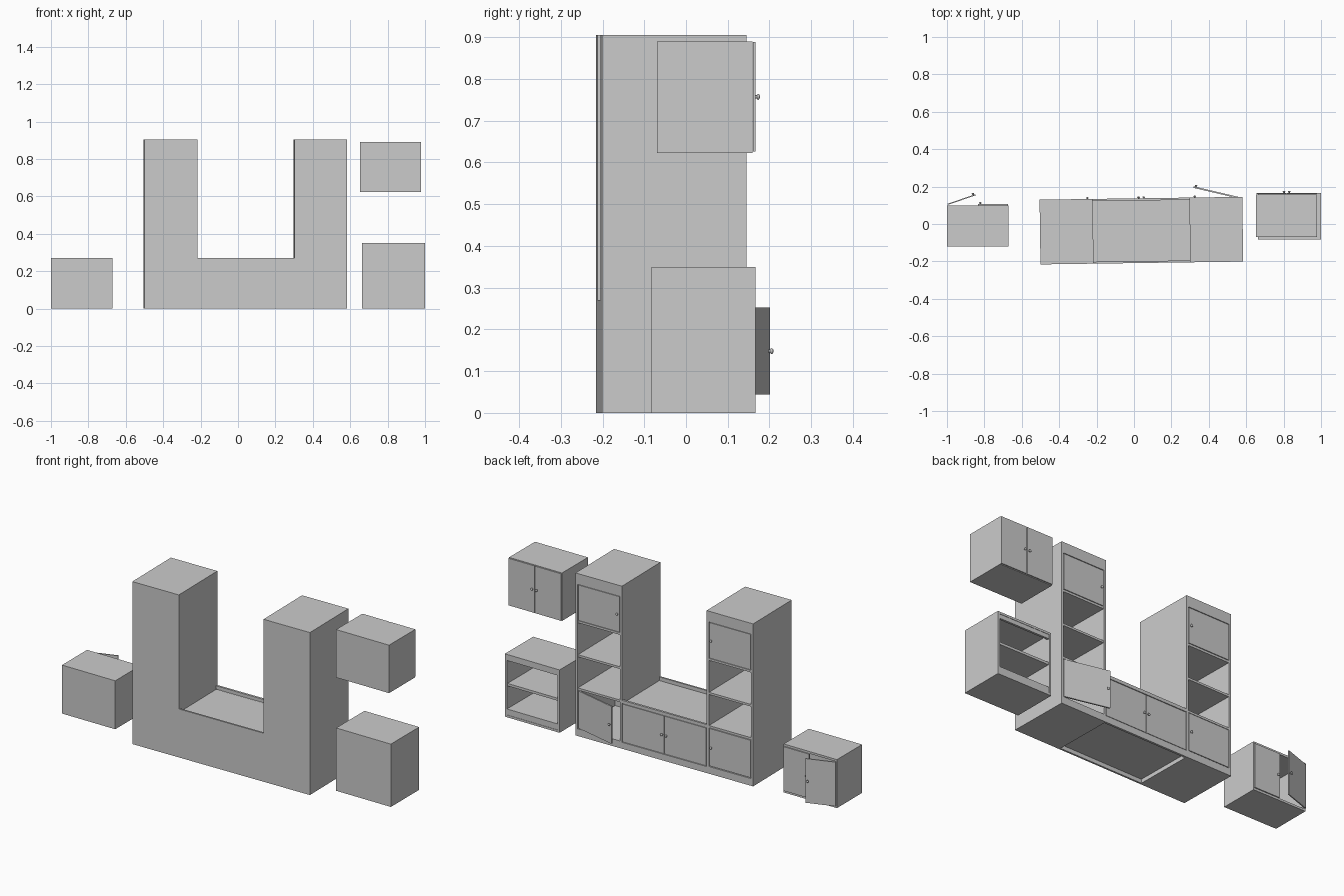
import bpy, bmesh
from math import radians
from mathutils import Matrix

if "Cube" in bpy.data.objects:
    bpy.data.objects.remove(bpy.data.objects["Cube"])

I = Matrix.Identity(4)


def finish(name, bm, M):
    bmesh.ops.recalc_face_normals(bm, faces=bm.faces[:])
    bm.transform(M)
    me = bpy.data.meshes.new(name)
    bm.to_mesh(me)
    bm.free()
    ob = bpy.data.objects.new(name, me)
    bpy.context.collection.objects.link(ob)
    return ob


def add_box(bm, x, y, z):
    S = Matrix.Diagonal((x[1] - x[0], y[1] - y[0], z[1] - z[0], 1))
    T = Matrix.Translation((sum(x) / 2, sum(y) / 2, sum(z) / 2))
    bmesh.ops.create_cube(bm, size=1, matrix=T @ S)


def box(name, x, y, z, M=I):
    bm = bmesh.new()
    add_box(bm, x, y, z)
    return finish(name, bm, M)


def door(name, hinge, y, w, z, angle=0, M=I, knob_z=None, t=0.008):
    """Door from the hinge x; negative w swings towards -x. y is its outer face."""
    s = 1 if w > 0 else -1
    H = M @ Matrix.Translation((hinge, y, 0)) @ Matrix.Rotation(s * radians(angle), 4, 'Z')
    box(name, sorted((0, w)), (-t, 0), z, H)
    # knob: stem and round head
    bm = bmesh.new()
    kz = knob_z or sum(z) / 2
    P = Matrix.Translation((w - s * 0.012, 0.003, kz)) @ Matrix.Rotation(radians(-90), 4, 'X')
    bmesh.ops.create_cone(bm, cap_ends=True, segments=12, radius1=0.004, radius2=0.004,
                          depth=0.008, matrix=P)
    Q = P @ Matrix.Translation((0, 0, 0.004)) @ Matrix.Diagonal((1, 1, 0.6, 1))
    bmesh.ops.create_uvsphere(bm, u_segments=12, v_segments=8, radius=0.007, matrix=Q)
    for f in bm.faces:
        f.smooth = True
    finish(name + "_knob", bm, H)


def carcass(name, x, y, z, t=0.012, M=I):
    """Hollow cabinet open towards +y."""
    bm = bmesh.new()
    add_box(bm, (x[0], x[0] + t), y, z)
    add_box(bm, (x[1] - t, x[1]), y, z)
    xi = (x[0] + t, x[1] - t)
    add_box(bm, xi, y, (z[0], z[0] + t))
    add_box(bm, xi, y, (z[1] - t, z[1]))
    add_box(bm, xi, (y[0], y[0] + t), (z[0] + t, z[1] - t))
    return finish(name, bm, M)


# Main wall unit, turned slightly about the vertical
R = Matrix.Rotation(radians(0.8), 4, 'Z')
B, F, H, L, T = -0.209, 0.137, 0.905, 0.27, 0.013
X = (-0.503, -0.219, 0.298, 0.581)

# one-piece U-shaped back panel
bm = bmesh.new()
profile = [(X[0], 0), (X[3], 0), (X[3], H), (X[2], H), (X[2], L), (X[1], L), (X[1], H), (X[0], H)]
face = bm.faces.new([bm.verts.new((x, B, z)) for x, z in profile])
ext = bmesh.ops.extrude_face_region(bm, geom=[face])
bmesh.ops.translate(bm, vec=(0, 0.01, 0),
                    verts=[v for v in ext["geom"] if isinstance(v, bmesh.types.BMVert)])
finish("back_panel", bm, R)

# towers with shelves and upper and lower doors
SB = B + 0.01
for side, x0, x1 in (("left", X[0], X[1]), ("right", X[2], X[3])):
    a, b = x0 + T, x1 - T
    box(side + "_tower_side_a", (x0, a), (SB, F), (0, H), R)
    box(side + "_tower_side_b", (b, x1), (SB, F), (0, H), R)
    box(side + "_tower_top", (a, b), (SB, F), (H - T, H), R)
    box(side + "_tower_header", (a, b), (F - 0.014, F), (0.845, H - T), R)
    box(side + "_tower_base", (a, b), (SB, F), (0, 0.04), R)
    for i, z in enumerate((0.26, 0.445, 0.635)):
        box(f"{side}_shelf_{i}", (a, b), (SB, F - 0.002), (z - 0.005, z + 0.007), R)
    g = 0.003
    w = b - a - 2 * g
    if side == "left":
        door("left_upper_door", a + g, F - 0.001, w, (0.645, 0.842), 0, R)
        door("left_lower_door", a + g, F - 0.001, w, (0.044, 0.252), 0, R)
    else:
        door("right_upper_door", b - g, F - 0.001, -w, (0.645, 0.842), 0, R)
        door("right_lower_door", b - g, F - 0.001, -w, (0.044, 0.252), 14, R)

# low middle cabinet with recessed top and bottom boards
m = (X[1], X[2])
box("middle_top", m, (SB, F - 0.012), (0.236, 0.25), R)
box("middle_bottom", m, (SB, F - 0.012), (0.022, 0.036), R)
box("middle_top_rail", m, (F - 0.012, F), (0.252, L), R)
box("middle_plinth", m, (F - 0.012, F), (0, 0.036), R)
door("middle_door_left", X[1] + 0.004, F - 0.001, 0.253, (0.039, 0.249), 0, R)
door("middle_door_right", X[2] - 0.004, F - 0.001, -0.253, (0.039, 0.249), 0, R)

# low cabinet on the left, one door ajar
carcass("side_cabinet", (-1.0, -0.672), (-0.121, 0.1), (0, 0.27))
door("side_cabinet_open_door", -0.997, 0.108, 0.158, (0.012, 0.258), 19, t=0.006)
door("side_cabinet_closed_door", -0.675, 0.106, -0.158, (0.012, 0.258), t=0.006)

# wall cabinet at upper right
carcass("wall_cabinet", (0.653, 0.979), (-0.069, 0.159), (0.623, 0.89))
door("wall_cabinet_door_left", 0.654, 0.166, 0.16, (0.626, 0.888), t=0.006)
door("wall_cabinet_door_right", 0.978, 0.166, -0.16, (0.626, 0.888), t=0.006)

# open shelf cabinet at lower right
carcass("shelf_cabinet", (0.663, 1.0), (-0.083, 0.166), (0, 0.35))
box("shelf_cabinet_plinth", (0.675, 0.988), (-0.071, 0.164), (0.012, 0.045))
box("shelf_cabinet_rail", (0.675, 0.988), (0.152, 0.164), (0.315, 0.338))
box("shelf_cabinet_shelf", (0.675, 0.988), (-0.071, 0.16), (0.172, 0.186))
